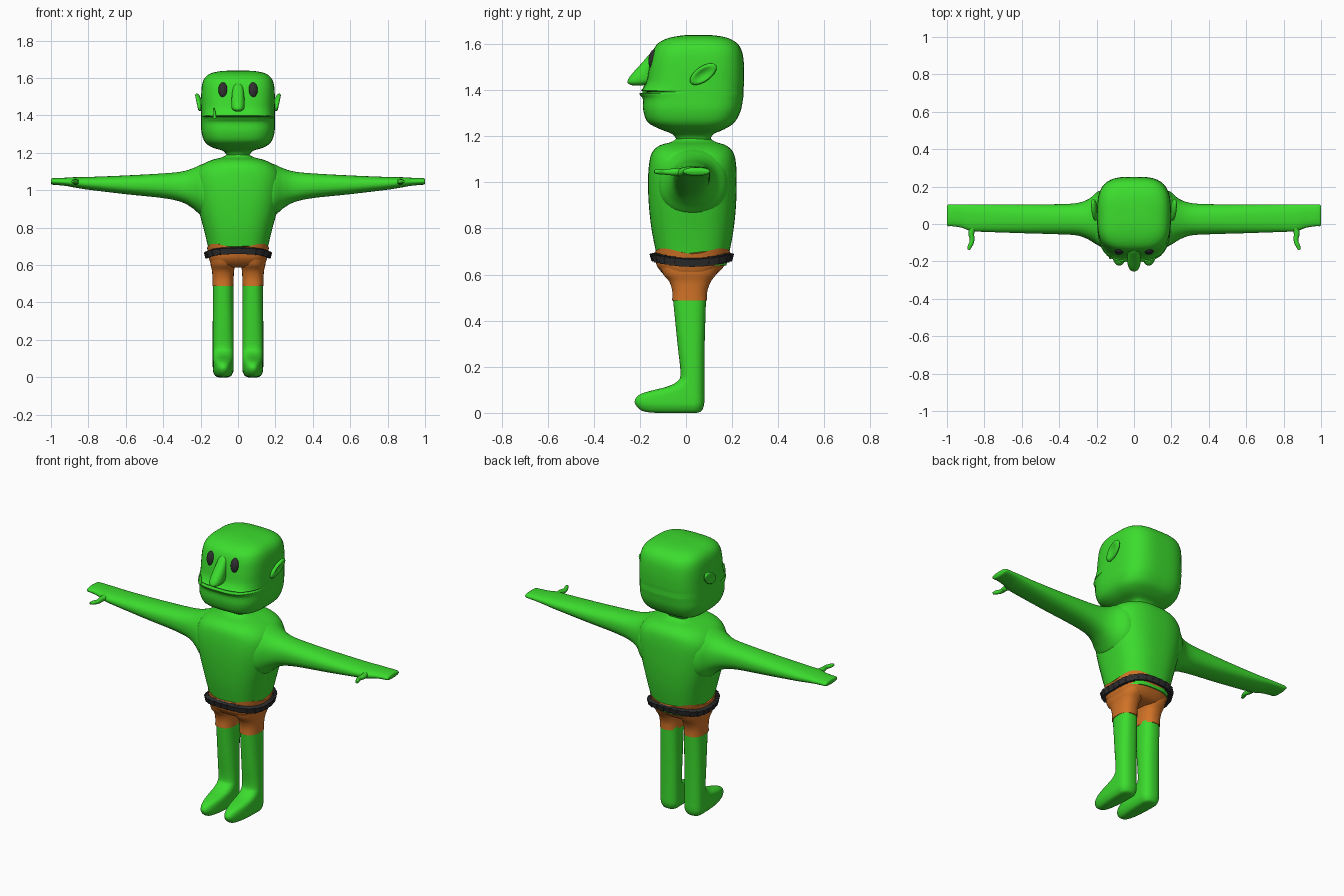
import bpy, bmesh, math
from mathutils import Matrix, Euler, Vector

cube = bpy.data.objects.get("Cube")
if cube:
    bpy.data.objects.remove(cube, do_unlink=True)


def material(name, rgb):
    mat = bpy.data.materials.new(name)
    mat.use_nodes = True
    mat.diffuse_color = (*rgb, 1)
    mat.node_tree.nodes["Principled BSDF"].inputs["Base Color"].default_value = (*rgb, 1)
    return mat


GREEN = material("skin green", (.045, .72, .027))
ORANGE = material("shorts orange", (.64, .17, .02))
DARK = material("belt dark grey", (.028, .028, .03))


def link(name, data, mat, mirrored=False):
    obj = bpy.data.objects.new(name, data)
    bpy.context.collection.objects.link(obj)
    data.materials.append(mat)
    if mirrored:
        obj.modifiers.new("mirror", "MIRROR")
    return obj


def finish(name, bm, mat, mirrored=False, smooth=True):
    bmesh.ops.recalc_face_normals(bm, faces=bm.faces)
    mesh = bpy.data.meshes.new(name)
    bm.to_mesh(mesh)
    bm.free()
    if smooth:
        mesh.shade_smooth()
        mesh.set_sharp_from_angle(angle=math.radians(50))
    return link(name, mesh, mat, mirrored)


def superellipse(angle, power):
    """Point on a unit rounded square, evenly spread by angle."""
    c, s = math.cos(angle), math.sin(angle)
    r = (abs(c) ** power + abs(s) ** power) ** (-1 / power)
    return r * c, r * s


def spline(rows, steps):
    """Smooth in-between rows through the given ones."""
    result = []
    for i in range(len(rows) - 1):
        a, b, c, d = rows[max(i - 1, 0)], rows[i], rows[i + 1], rows[min(i + 2, len(rows) - 1)]
        for k in range(steps):
            t = k / steps
            result.append([q + t / 2 * (r - p + t * (2 * p - 5 * q + 4 * r - s + t * (3 * (q - r) + s - p)))
                           for p, q, r, s in zip(a, b, c, d)])
    return result + [list(rows[-1])]


def loft(name, rows, mat, power=2, x=0, split=None, along_x=False,
         mirrored=False, warp=None, sides=48, steps=4):
    """Skin over rows of (height, half width, front, back).
    Along x the rows are (x, half height, front, back, middle height)."""
    bm = bmesh.new()
    rings = []
    for row in spline(rows, steps):
        t, half, front, back = row[:4]
        mid = (front + back) / 2 if split is None else split
        ring = []
        for k in range(sides):
            angle = math.tau * k / sides
            u, v = superellipse(angle, power)
            y = mid + v * (back - mid if v > 0 else mid - front)
            if along_x:
                co = (t, y, row[4] + u * half)
            else:
                co = (x + u * half, y, t + (warp(t, angle) if warp else 0))
            ring.append(bm.verts.new(co))
        rings.append(ring)
    for low, high in zip(rings, rings[1:]):
        for k in range(sides):
            n = (k + 1) % sides
            bm.faces.new((low[k], low[n], high[n], high[k]))
    bm.faces.new(rings[0])
    bm.faces.new(rings[-1])
    return finish(name, bm, mat, mirrored)


def ellipsoid(name, centre, size, rotation, mat, dent=0):
    bm = bmesh.new()
    bmesh.ops.create_uvsphere(bm, u_segments=32, v_segments=20, radius=1)
    for v in bm.verts:
        if v.co.x > 0:
            v.co.x *= 1 - dent * max(0, 1 - 1.5 * (v.co.y ** 2 + v.co.z ** 2))
    turn = Euler([math.radians(a) for a in rotation]).to_matrix().to_4x4()
    bm.transform(Matrix.Translation(centre) @ turn @ Matrix.Diagonal((*size, 1)))
    return finish(name, bm, mat, mirrored=True)


def tube(name, points, depth, mat, mirrored=False):
    """Rounded tube; each point is (x, y, z, relative radius)."""
    curve = bpy.data.curves.new(name, "CURVE")
    curve.dimensions = "3D"
    curve.bevel_depth = depth
    curve.bevel_resolution = 4
    curve.use_fill_caps = True
    path = curve.splines.new("NURBS")
    path.points.add(len(points) - 1)
    path.use_endpoint_u = True
    path.order_u = 3
    for p, (x, y, z, radius) in zip(path.points, points):
        p.co = (x, y, z, 1)
        p.radius = radius
    return link(name, curve, mat, mirrored)


# Head with a jutting jaw and a mouth groove across the front
loft("head", [
    (1.185, .06, -.04, .105), (1.21, .08, -.06, .12), (1.23, .14, -.11, .165),
    (1.26, .178, -.165, .21), (1.31, .195, -.185, .237), (1.36, .197, -.187, .247),
    (1.38, .197, -.2, .25), (1.387, .197, -.2, .25), (1.392, .197, -.165, .25),
    (1.398, .197, -.195, .25), (1.41, .197, -.185, .25), (1.44, .197, -.17, .252),
    (1.5, .197, -.16, .252), (1.56, .193, -.147, .245), (1.6, .178, -.125, .225),
    (1.625, .145, -.08, .185), (1.637, .09, -.02, .13), (1.64, .02, .03, .07),
], GREEN, power=3.2, split=.05, sides=64)

# Facial features
loft("nose", [
    (1.42, .012, -.23, -.19), (1.432, .031, -.253, -.15), (1.46, .036, -.243, -.13),
    (1.52, .031, -.19, -.12), (1.56, .023, -.155, -.12), (1.575, .006, -.135, -.12),
], GREEN, power=2.3, sides=32)
ellipsoid("eyes", (.08, -.142, 1.535), (.025, .021, .042), (-8, 0, 0), DARK)
ellipsoid("ears", (.211, .075, 1.47), (.018, .068, .033), (36, 12, 0), GREEN, dent=.9)
tube("fang", [(-.125, -.178, 1.385, 1), (-.126, -.18, 1.41, .9), (-.13, -.172, 1.44, .3)], .01, GREEN)

# Torso and neck
loft("torso", [
    (.64, .15, -.12, .175), (.7, .161, -.131, .189), (.8, .185, -.15, .207),
    (.9, .212, -.161, .217), (1, .232, -.165, .22), (1.08, .232, -.16, .217),
    (1.13, .2, -.147, .205), (1.16, .145, -.115, .175), (1.175, .09, -.065, .13),
    (1.19, .062, -.043, .107), (1.21, .06, -.04, .105),
], GREEN, power=2.7)

# Arms flaring into the shoulders and flattening into mitten hands
loft("arms", [
    (.12, .16, -.13, .19, 1), (.19, .14, -.115, .175, 1), (.24, .108, -.085, .135, 1.01),
    (.3, .082, -.062, .113, 1.018), (.4, .066, -.055, .106, 1.024), (.6, .05, -.049, .105, 1.029),
    (.8, .034, -.042, .105, 1.037), (.87, .028, -.038, .105, 1.042), (.92, .022, -.02, .105, 1.045),
    (.97, .019, -.012, .105, 1.047), (.992, .017, -.012, .104, 1.047), (1, .011, -.006, .098, 1.047),
], GREEN, power=2.3, along_x=True, mirrored=True)
tube("thumbs", [(.85, .01, 1.045, 1.4), (.875, -.04, 1.045, 1.3), (.862, -.09, 1.045, .9),
                (.882, -.125, 1.047, .9), (.884, -.138, 1.047, .5)], .013, GREEN, mirrored=True)

# Legs running down into long rounded feet
loft("legs", [
    (0, .025, -.13, .045), (.007, .042, -.185, .066), (.03, .054, -.215, .077),
    (.055, .056, -.222, .08), (.08, .056, -.2, .08), (.098, .056, -.145, .08),
    (.113, .056, -.085, .08), (.135, .056, -.04, .08), (.17, .056, -.024, .08),
    (.3, .056, -.037, .081), (.5, .055, -.057, .087),
], GREEN, power=2.4, x=.079, split=.027, mirrored=True)

# Shorts: two legs and a hip section with a wavy waist
loft("shorts_legs", [
    (.488, .057, -.06, .091), (.53, .057, -.06, .093), (.57, .059, -.073, .108),
    (.6, .066, -.098, .13), (.63, .068, -.11, .145),
], ORANGE, power=2.4, x=.08, mirrored=True)


def waist_wave(z, angle):
    rise = min(max((z - .64) / .05, 0), 1)
    return .024 * rise * math.sin(2 * angle) ** 2


loft("shorts_hips", [
    (.588, .11, -.055, .1), (.6, .14, -.093, .13), (.63, .154, -.122, .16),
    (.66, .159, -.133, .182), (.69, .165, -.137, .194),
], ORANGE, power=2.7, warp=waist_wave)

# Belt of small flared blocks, dipping at the sides
bm = bmesh.new()
COUNT = 52
for i in range(COUNT):
    angle = math.tau * i / COUNT
    u, v = superellipse(angle, 2.8)
    ahead = superellipse(angle + .01, 2.8)
    tangent = Vector(((ahead[0] - u) * .166, (ahead[1] - v) * .167, 0)).normalized()
    heading = math.atan2(-tangent.x, tangent.y)
    place = Matrix.Translation((u * .166, .025 + v * .167, .677 - .024 * (1 - v * v)))
    depth = .02 if i % 2 else .025
    block = (place @ Matrix.Rotation(heading, 4, "Z") @ Matrix.Rotation(math.radians(15), 4, "Y")
             @ Matrix.Diagonal((depth, .026, .033, 1)))
    bmesh.ops.create_cube(bm, size=1, matrix=block)
finish("belt", bm, DARK, smooth=False)
